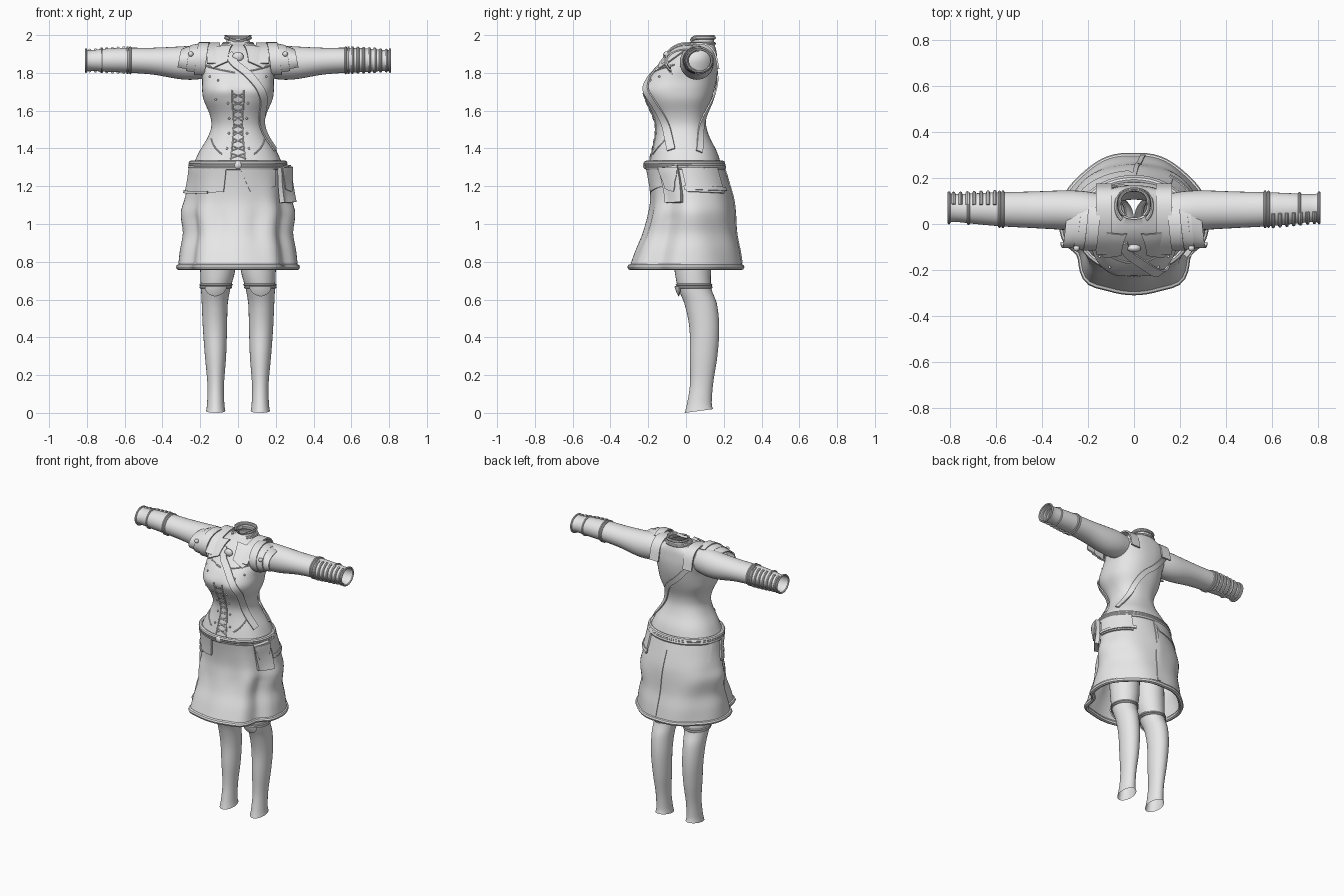
import bpy, bmesh, math
from mathutils import Vector

if "Cube" in bpy.data.objects:
    bpy.data.objects.remove(bpy.data.objects["Cube"])

grey = bpy.data.materials.new("light_grey")
grey.use_nodes = True
grey.diffuse_color = (0.8, 0.8, 0.8, 1)
grey.node_tree.nodes["Principled BSDF"].inputs["Base Color"].default_value = (0.8, 0.8, 0.8, 1)
parts = []


def add(name, data):
    ob = bpy.data.objects.new(name, data)
    bpy.context.scene.collection.objects.link(ob)
    data.materials.append(grey)
    parts.append(ob)
    return ob


def bake(ob):
    """Turn an object with modifiers or a curve into a plain mesh."""
    mesh = bpy.data.meshes.new_from_object(ob.evaluated_get(bpy.context.evaluated_depsgraph_get()))
    name = ob.name
    parts.remove(ob)
    bpy.data.objects.remove(ob)
    mesh.materials.clear()
    return add(name, mesh)


def grid(name, rows, closed=False, thick=0, offset=1):
    """Skin rows of points, optionally closed round and thickened."""
    w = len(rows[0])
    faces = [(j * w + i, j * w + (i + 1) % w, (j + 1) * w + (i + 1) % w, (j + 1) * w + i)
             for j in range(len(rows) - 1) for i in range(w if closed else w - 1)]
    mesh = bpy.data.meshes.new(name)
    mesh.from_pydata([tuple(p) for r in rows for p in r], [], faces)
    ob = add(name, mesh)
    if thick:
        mod = ob.modifiers.new("thickness", 'SOLIDIFY')
        mod.thickness, mod.offset = thick, offset
        ob = bake(ob)
    return ob


def wire(name, pts, r, cyclic=False):
    cu = bpy.data.curves.new(name, 'CURVE')
    cu.dimensions, cu.bevel_depth, cu.bevel_resolution = '3D', r, 2
    cu.use_fill_caps = True
    sp = cu.splines.new('POLY')
    sp.points.add(len(pts) - 1)
    for q, p in zip(sp.points, pts):
        q.co = (*p, 1)
    sp.use_cyclic_u = cyclic
    return bake(add(name, cu))


def ball(name, pos, size):
    bm = bmesh.new()
    bmesh.ops.create_uvsphere(bm, u_segments=16, v_segments=8, radius=1)
    for v in bm.verts:
        v.co = Vector(a * b for a, b in zip(v.co, size)) + Vector(pos)
    mesh = bpy.data.meshes.new(name)
    bm.to_mesh(mesh)
    bm.free()
    return add(name, mesh)


def smooth(keys, t):
    """Smooth curve through rows of keys, the first column being the parameter."""
    t = min(max(t, keys[0][0]), keys[-1][0])
    i = max(k for k in range(len(keys) - 1) if keys[k][0] <= t)
    a, b = keys[i], keys[i + 1]
    p, n = keys[max(i - 1, 0)], keys[min(i + 2, len(keys) - 1)]
    h = b[0] - a[0]
    s = (t - a[0]) / h
    out = []
    for c in range(1, len(a)):
        m0, m1 = (b[c] - p[c]) / (b[0] - p[0]) * h, (n[c] - a[c]) / (n[0] - a[0]) * h
        out.append((2*s**3 - 3*s*s + 1) * a[c] + (s**3 - 2*s*s + s) * m0
                   + (3*s*s - 2*s**3) * b[c] + (s**3 - s*s) * m1)
    return out


def steps(a, b, n):
    return [a + (b - a) * i / n for i in range(n + 1)]


def bump(a, centre, width):
    return math.exp(-((a - centre) / width) ** 2)


# Surfaces: angle 0 is the front, 90 the left side; columns are height, half width, front, back
TORSO = [(1.30, .243, -.2, .19), (1.38, .207, -.18, .165), (1.46, .16, -.163, .125),
         (1.52, .141, -.16, .107), (1.58, .15, -.178, .11), (1.66, .183, -.22, .135),
         (1.71, .19, -.235, .15), (1.77, .19, -.2, .163), (1.83, .2, -.145, .168),
         (1.88, .2, -.1, .165), (1.92, .17, -.06, .16), (1.945, .1, -.02, .152),
         (1.965, .062, .025, .148), (2.0, .072, .02, .152)]
SKIRT = [(.77, .315, -.295, .295), (.86, .302, -.262, .283), (.95, .285, -.225, .265),
         (1.06, .295, -.195, .255), (1.13, .277, -.185, .245), (1.22, .258, -.19, .22),
         (1.32, .245, -.205, .19)]


def oval(keys, a, z, power):
    hx, f, b = smooth(keys, z)
    s, c = math.sin(math.radians(a)), math.cos(math.radians(a))
    return Vector((hx * math.copysign(abs(s) ** power, s),
                   (f + b) / 2 - (b - f) / 2 * math.copysign(abs(c) ** power, c), z))


def torso(a, z):
    p = oval(TORSO, a, z, .85)
    w = abs((a + 180) % 360 - 180)
    p.y += .012 * bump(w, 0, 13) * bump(z, 1.7, .07)
    p.z -= .5 * max(0, z - 1.95) * max(0, math.cos(math.radians(a))) ** 4
    return p


def skirt(a, z):
    p = oval(SKIRT, a, z, 1)
    w = abs((a + 180) % 360 - 180)
    low = min(1, max(0, (1.28 - z) / .25))
    k = 1 + low * (.05 * bump(w, 36, 10) - .13 * bump(w, 60, 13) - .05 * bump(w, 20, 8) * bump(z, 1.02, .12)
                   + .012 * math.sin(math.radians(w * 7) + z * 9) * (w > 75))
    return Vector((p.x * k, p.y * k, z))


def lift(surf, a, z, off):
    p = surf(a, z)
    n = (surf(a + 1, z) - surf(a - 1, z)).cross(surf(a, z + .004) - surf(a, z - .004)).normalized()
    return p + n * off


def plate(name, surf, corners, off=.004, thick=.01, n=8):
    """Panel lying on a surface; corners run bottom left, bottom right, top right, top left."""
    (a, b, c, d) = [Vector(q) for q in corners]
    rows = [[lift(surf, *a.lerp(b, u).lerp(d.lerp(c, u), v), off) for u in steps(0, 1, n)]
            for v in steps(0, 1, n)]
    return grid(name, rows, thick=thick)


def ribbon(name, surf, path, width, off=.008):
    keys = [(i, *q) for i, q in enumerate(path)]
    ts = steps(0, len(path) - 1, 6 * len(path))
    rows = []
    for t in ts:
        a, z = smooth(keys, t)
        p, n = lift(surf, a, z, off), lift(surf, a, z, off + .01) - lift(surf, a, z, off)
        a2, z2 = smooth(keys, t + .05 if t < ts[-1] else t - .05)
        d = (lift(surf, a2, z2, off) - p) * (1 if t < ts[-1] else -1)
        side = d.cross(n).normalized() * width / 2
        rows.append([p - side, p, p + side])
    return grid(name, rows, thick=.008, offset=0)


def round_surface(name, surf, z0, z1, n, thick=0):
    rows = [[surf(a, z) for a in steps(0, 360, 72)[:-1]] for z in steps(z0, z1, n)]
    return grid(name, rows, True, thick)


# Bodice, skirt, belt and hem
round_surface("bodice", torso, 1.30, 2.0, 56)
round_surface("skirt", skirt, .77, 1.32, 36, .005)
loop = steps(0, 360, 72)[:-1]
wire("hem", [skirt(a, .772) for a in loop], .016, True)
for i, z in enumerate((1.30, 1.312, 1.322)):
    wire(f"belt_{i}", [lift(skirt, a, z, .003) for a in loop], .014, True)
for i, z in enumerate((1.955, 1.985)):
    wire(f"collar_ring_{i}", [torso(a, z) for a in steps(40, 320, 40)], .009)
ball("belt_buckle", (0, -.212, 1.312), (.022, .016, .022))
ball("brooch", (0, -.105, 1.885), (.03, .018, .026))

# Skirt pockets, pouch and seams
plate("side_pouch", skirt, [(52, 1.11), (79, 1.11), (80, 1.31), (54, 1.30)], .012, .028)
plate("pouch_flap", skirt, [(58, 1.19), (72, 1.17), (80, 1.3), (54, 1.3)], .042, .006)
plate("left_pocket", skirt, [(84, 1.17), (142, 1.16), (142, 1.3), (84, 1.3)], .003, .012)
plate("left_pocket_strap", skirt, [(82, 1.18), (146, 1.17), (146, 1.19), (82, 1.2)], .014, .007)
plate("right_pocket", skirt, [(-85, 1.16), (-16, 1.17), (-14, 1.3), (-85, 1.3)], .003, .012)
plate("right_pocket_strap", skirt, [(-88, 1.16), (-34, 1.16), (-34, 1.175), (-88, 1.175)], .014, .007)
plate("front_flap", skirt, [(14, 1.17), (48, 1.2), (50, 1.3), (2, 1.3)], .003, .008)
plate("back_flap", skirt, [(185, 1.21), (250, 1.17), (255, 1.3), (176, 1.3)], .003, .008)
plate("back_slit", skirt, [(171, .79), (175, .79), (182, 1.29), (178, 1.29)], .002, .008, 14)

# Bodice lacing, seams and studs
for z in steps(1.36, 1.68, 8):
    wire("lace", [lift(torso, a, z + a * .0018, .004) for a in (-7, 0, 7)], .003)
    wire("lace", [lift(torso, a, z - a * .0018, .004) for a in (-7, 0, 7)], .003)
for s in (-1, 1):
    wire("lacing_edge", [lift(torso, s * 7, z, .001) for z in steps(1.33, 1.71, 14)], .004)
    wire("neckline", [lift(torso, s * a, 1.80 + a * .0007, 0) for a in steps(3, 62, 14)], .005)
    wire("hip_seam", [lift(torso, s * a, 1.37 + (a - 20) * .0022, 0) for a in steps(20, 58, 8)], .004)
    for a, z in ((14, 1.4), (15, 1.48), (15, 1.56), (14, 1.64), (30, 1.76), (48, 1.78), (36, 1.66)):
        ball("stud", lift(torso, s * a, z, .002), (.006, .006, .006))
    # Pointed collar flaps
    flap = [(12, 1.85), (36, 1.815), (72, 1.915), (10, 1.935)]
    if s < 0:
        flap = [(-a, z) for a, z in (flap[1], flap[0], flap[3], flap[2])]
    plate("collar_flap", torso, flap, .01, .008)

# Sash across the front and up the back
ribbon("front_sash", torso, [(-12, 1.9), (0, 1.83), (18, 1.77), (40, 1.68), (52, 1.58), (62, 1.48), (70, 1.39)], .045)
ribbon("back_sash", torso, [(112, 1.38), (130, 1.48), (152, 1.58), (178, 1.69), (202, 1.78), (222, 1.86)], .035)

# Arms: distance out, centre y, centre z, radius y, radius z
ARM = [(.14, .05, 1.86, .08, .08), (.22, .055, 1.855, .088, .09), (.3, .06, 1.853, .086, .087),
       (.45, .062, 1.862, .079, .071), (.58, .064, 1.867, .074, .066), (.7, .067, 1.867, .066, .061),
       (.79, .07, 1.865, .06, .054), (.81, .07, 1.865, .066, .059)]


def arm(a, x, s, off=0):
    cy, cz, ry, rz = smooth(ARM, x)
    r = math.radians(a)
    return Vector((s * x, cy - (ry + off) * math.sin(r) * 1, cz + (rz + off) * math.cos(r)))


# Legs: height, centre x, centre y, radius x, radius y
LEG = [(0, .118, .068, .051, .075), (.04, .118, .07, .046, .066), (.15, .118, .082, .044, .061),
       (.3, .119, .093, .056, .073), (.45, .122, .097, .064, .079), (.58, .123, .077, .069, .086),
       (.66, .118, .046, .078, .088), (.75, .108, .036, .092, .096), (1.0, .1, .02, .1, .11)]


def leg(a, z, s, off=0):
    cx, cy, rx, ry = smooth(LEG, z)
    r = math.radians(a)
    return Vector((s * cx + (rx + off) * math.sin(r), cy - (ry + off) * math.cos(r),
                   z + max(0, .05 - z) * .2 * (1 - math.cos(r))))


turn = steps(0, 360, 32)[:-1]
for s, side in ((1, "left"), (-1, "right")):
    rows = [[arm(-a * s, x, s) for a in turn] for x in steps(.14, .81, 30)]
    grid(side + "_sleeve", rows, True)
    # Cuff bands, with ribs on one face of each cuff
    for x in (.57, .585, .72, .805):
        wire(side + "_cuff_band", [arm(a, x, s, .002) for a in turn], .006, True)
    for x in steps(.605, .785, 6):
        wire(side + "_cuff_rib", [arm(s * a, x, s, .003) for a in steps(15, 165, 14)], .008)

    grid(side + "_stocking", [[leg(a, z, s) for a in turn] for z in steps(0, 1, 36)], True)
    for z in (.665, .678):
        wire(side + "_knee_band", [leg(a, z, s, .002) for a in turn], .006, True)
    knee = [[leg(a * math.sqrt(1 - k * k), .672 - .05 * k, s, .008) for a in steps(-38, 38, 10)]
            for k in steps(1, 0, 8)]
    grid(side + "_knee_pad", knee, thick=.008)

    # Layered shoulder plates
    for i, (x0, x1, out) in enumerate(((.15, .205, .012), (.19, .25, .008), (.235, .295, .0))):
        rows = [[Vector((s * (x0 + (x1 - x0) * k + .0002 * a),
                         .005 - (.105 + out) * math.sin(math.radians(a)),
                         1.865 + (.082 + out - .012 * i * k) * math.cos(math.radians(a))))
                 for a in steps(-35, 140 - 8 * i, 18)] for k in steps(0, 1, 3)]
        grid(side + "_shoulder_plate", rows, thick=.008, offset=0)
    ball(side + "_shoulder_stud", (s * .25, -.105, 1.9), (.014, .014, .014))

    # Straps over the shoulders
    STRAP = [(0, .172, 1.82), (1, .15, 1.91), (2, .1, 1.952), (3, .02, 1.952), (4, -.06, 1.92), (5, -.13, 1.85)]
    rows = [[Vector((s * x, *smooth(STRAP, t))) for x in steps(.095, .165, 3)] for t in steps(0, 5, 20)]
    grid(side + "_shoulder_strap", rows, thick=.01, offset=0)

# Consistent outward faces and soft shading
for ob in parts:
    bm = bmesh.new()
    bm.from_mesh(ob.data)
    bmesh.ops.recalc_face_normals(bm, faces=bm.faces)
    bm.to_mesh(ob.data)
    bm.free()
bpy.ops.object.select_all(action='DESELECT')
for ob in parts:
    ob.select_set(True)
bpy.context.view_layer.objects.active = parts[0]
bpy.ops.object.shade_smooth_by_angle(angle=math.radians(40))
